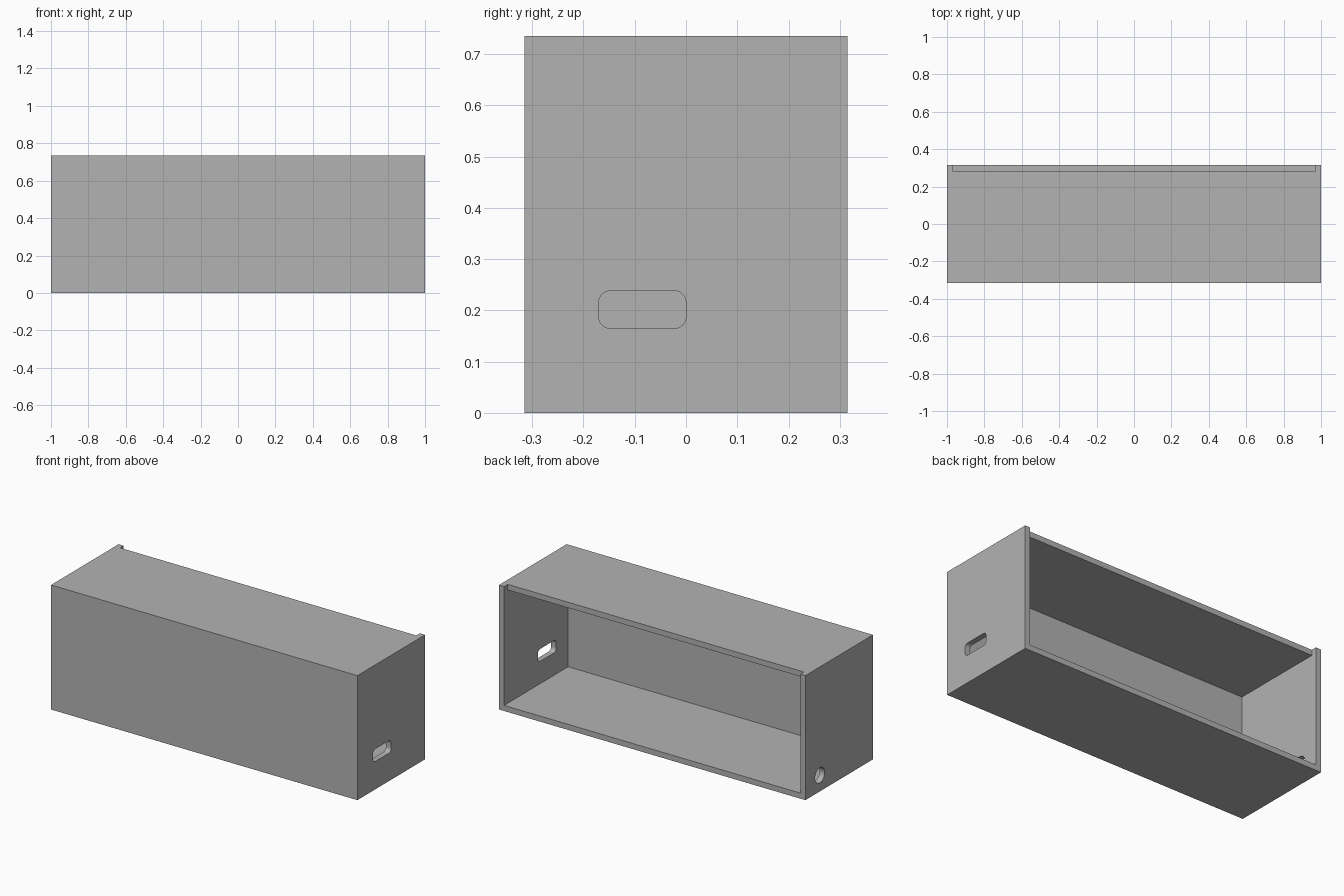
import bpy
import bmesh
from mathutils import Matrix, Vector

if "Cube" in bpy.data.objects:
    bpy.data.objects.remove(bpy.data.objects["Cube"], do_unlink=True)

W, D, H, T = 2.0, 0.63, 0.735, 0.033   # outer size and wall thickness
X, Y = W / 2, D / 2

grey = bpy.data.materials.new("plain grey")
grey.use_nodes = True
colour = (0.45, 0.45, 0.45, 1)
grey.diffuse_color = colour
grey.node_tree.nodes["Principled BSDF"].inputs["Base Color"].default_value = colour


def to_object(name, bm):
    mesh = bpy.data.meshes.new(name)
    bm.to_mesh(mesh)
    bm.free()
    mesh.materials.append(grey)
    obj = bpy.data.objects.new(name, mesh)
    bpy.context.collection.objects.link(obj)
    return obj


def box(name, low, high, corner=0):
    """Box between two corners; edges along x are rounded by corner."""
    low, high = Vector(low), Vector(high)
    bm = bmesh.new()
    bmesh.ops.create_cube(bm, size=1, matrix=Matrix.Translation((low + high) / 2)
                          @ Matrix.Diagonal((high - low).to_4d()))
    if corner:
        edges = [e for e in bm.edges
                 if abs(e.verts[0].co.x - e.verts[1].co.x) > 0.01]
        bmesh.ops.bevel(bm, geom=edges, offset=corner, segments=6,
                        profile=0.5, affect='EDGES')
    return to_object(name, bm)


def rod(name, centre, radius, length):
    """Cylinder lying along x."""
    bm = bmesh.new()
    bmesh.ops.create_cone(bm, cap_ends=True, segments=40, radius1=radius,
                          radius2=radius, depth=length,
                          matrix=Matrix.Translation(centre) @ Matrix.Rotation(1.5708, 4, 'Y'))
    return to_object(name, bm)


# Outer block
case = box("open_case", (-X, -Y, 0), (X, Y, H))

# Cavity open at the back, lid recess in the top panel, side slot, cable hole
cutters = [
    box("cavity_cutter", (-X + T, -Y + T, T), (X - T, Y + 0.1, H - T)),
    box("lid_recess_cutter", (-X + T, Y - T, H / 2), (X - T, Y + 0.1, H + 0.1)),
    box("slot_cutter", (X - 0.1, -0.17, 0.165), (X + 0.1, 0, 0.238), 0.022),
    rod("cable_hole_cutter", (-X, 0.18, 0.095), 0.045, 0.2),
]

bpy.context.view_layer.objects.active = case
for cutter in cutters:
    cutter.hide_render = True
    cut = case.modifiers.new(cutter.name, 'BOOLEAN')
    cut.operation = 'DIFFERENCE'
    cut.solver = 'EXACT'
    cut.object = cutter
    bpy.ops.object.modifier_apply(modifier=cut.name)
    bpy.data.objects.remove(cutter, do_unlink=True)

# Smooth the rounded openings, keep the box edges sharp
bpy.ops.object.select_all(action='DESELECT')
case.select_set(True)
bpy.ops.object.shade_smooth_by_angle(angle=0.6)
